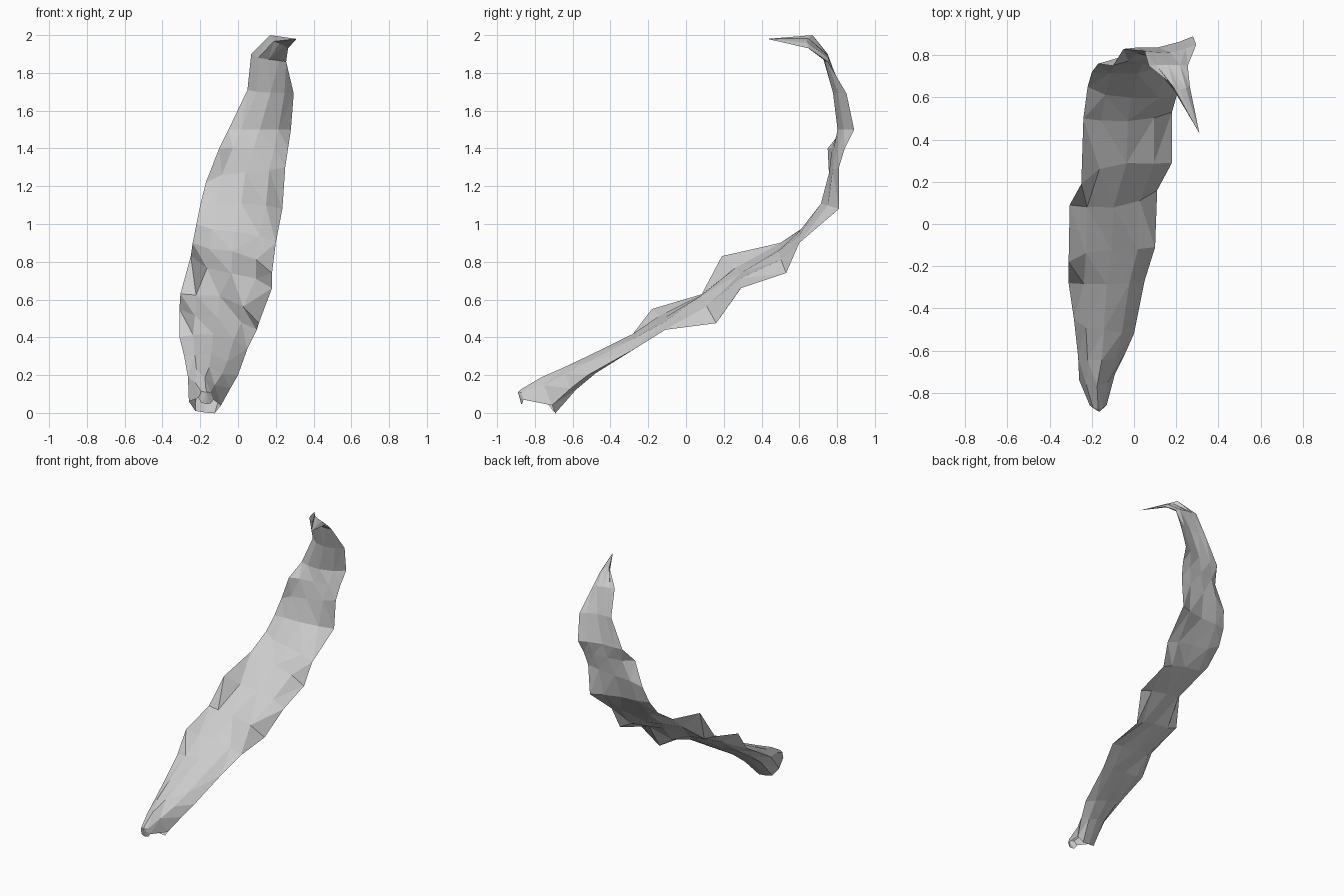
import bpy, bmesh
from mathutils import Vector

# Rippled left and right margins of the blade, base to top (x, y, z)
left = [(-.21, -.86, .08), (-.26, -.74, .06), (-.265, -.63, .19), (-.285, -.45, .30),
        (-.31, -.28, .40), (-.31, -.18, .55), (-.305, .09, .63), (-.25, .19, .83),
        (-.24, .50, .90), (-.22, .65, 1.0), (-.20, .72, 1.10), (-.17, .76, 1.22),
        (-.10, .75, 1.40), (-.05, .83, 1.50), (.05, .82, 1.71), (.07, .75, 1.90),
        (.17, .67, 2.0)]
right = [(-.13, -.86, .07), (-.09, -.71, .04), (-.04, -.61, .13), (0, -.52, .20),
         (.05, -.27, .34), (.10, -.11, .44), (.11, .16, .475), (.18, .29, .66),
         (.18, .53, .74), (.20, .60, .90), (.235, .81, 1.08), (.25, .81, 1.30),
         (.265, .84, 1.40), (.28, .89, 1.50), (.295, .85, 1.69), (.255, .75, 1.86),
         (.265, .65, 1.93)]
# Smooth spine with thickness (y, z, thickness)
spine = [(-.875, .085, .075), (-.73, .095, .20), (-.61, .19, .125), (-.48, .27, .09),
         (-.27, .39, .06), (-.11, .48, .045), (.09, .60, .045), (.30, .72, .045),
         (.50, .84, .04), (.61, .95, .03), (.73, 1.10, .035), (.775, 1.27, .035),
         (.80, 1.40, .035), (.82, 1.50, .035), (.795, 1.70, .035), (.74, 1.88, .03),
         (.63, 1.965, .025)]
tip = Vector((.31, .43, 1.98))

bm = bmesh.new()
rings = []
for i, (l, r, s) in enumerate(zip(left, right, spine)):
    l, r = Vector(l), Vector(r)
    c = Vector(((l.x + r.x) / 2, s[0], s[1]))
    a, b = spine[max(i - 1, 0)], spine[min(i + 1, len(spine) - 1)]
    n = Vector((0, a[1] - b[1], b[0] - a[0])).normalized() * s[2] / 2

    def toward(edge, follow):
        # Inner points follow the spine more than the margin
        d = edge - c
        return c + Vector((d.x * .6, d.y * follow, d.z * follow))

    li, ri = toward(l, .28), toward(r, .42)
    pts = [l, li + n * .8, c + n, ri + n * .8, r, ri - n * .8, c - n, li - n * .8]
    rings.append([bm.verts.new(p) for p in pts])

# Skin the rings, leaving the underside of the stem end open
for i, (p, q) in enumerate(zip(rings, rings[1:])):
    for k in range(8 if i else 4):
        m = (k + 1) % 8
        bm.faces.new((p[k], p[m], q[m], q[k]))
# Round off the base and close the hooked tip
for ring, point in ((rings[0], Vector((-.165, -.89, .11))), (rings[-1], tip)):
    v = bm.verts.new(point)
    for k in range(8):
        bm.faces.new((ring[k], ring[(k + 1) % 8], v))
bmesh.ops.triangulate(bm, faces=bm.faces[:])
bmesh.ops.recalc_face_normals(bm, faces=bm.faces[:])

mesh = bpy.data.meshes.new("curved_leaf")
bm.to_mesh(mesh)
bm.free()
bpy.context.collection.objects.link(bpy.data.objects.new("curved_leaf", mesh))
